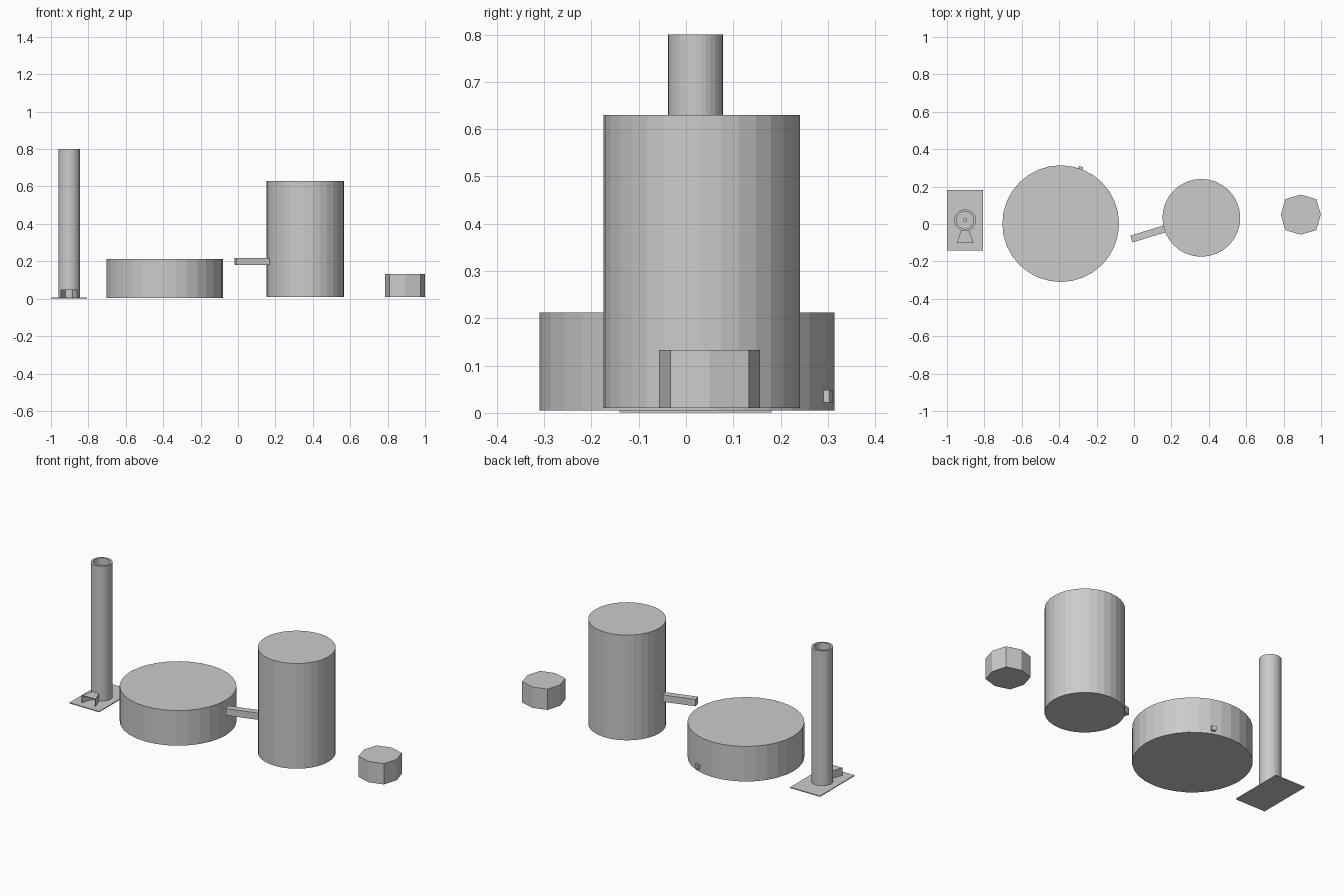
import bpy, bmesh, math
from mathutils import Matrix

if "Cube" in bpy.data.objects:
    bpy.data.objects.remove(bpy.data.objects["Cube"])


def make(name, bm):
    bmesh.ops.recalc_face_normals(bm, faces=bm.faces)
    me = bpy.data.meshes.new(name)
    bm.to_mesh(me)
    bm.free()
    ob = bpy.data.objects.new(name, me)
    bpy.context.collection.objects.link(ob)
    return ob


def cylinder(name, x, y, r, z0, z1, sides=32):
    bm = bmesh.new()
    bmesh.ops.create_cone(bm, cap_ends=True, segments=sides, radius1=r, radius2=r,
                          depth=z1 - z0, matrix=Matrix.Translation((x, y, (z0 + z1) / 2)))
    return make(name, bm)


def box(name, x, y, z, sx, sy, sz, turn=0.0):
    bm = bmesh.new()
    m = Matrix.Translation((x, y, z)) @ Matrix.Rotation(turn, 4, 'Z') @ Matrix.Diagonal((sx, sy, sz, 1))
    bmesh.ops.create_cube(bm, size=1, matrix=m)
    return make(name, bm)


def prism(name, pts, z0, z1):
    bm = bmesh.new()
    lo = [bm.verts.new((x, y, z0)) for x, y in pts]
    hi = [bm.verts.new((x, y, z1)) for x, y in pts]
    bm.faces.new(lo)
    bm.faces.new(hi)
    n = len(pts)
    for i in range(n):
        j = (i + 1) % n
        bm.faces.new((lo[i], lo[j], hi[j], hi[i]))
    return make(name, bm)


# chimney: ground plate and hollow stack turned from a profile
CX, CY = -0.903, 0.02
box("chimney_plate", CX, 0.02, 0.003, 0.194, 0.322, 0.005)
profile = [(0.058, 0.005), (0.058, 0.80), (0.046, 0.80), (0.046, 0.02)]
bm = bmesh.new()
n = 32
rings = [[bm.verts.new((CX + r * math.cos(2 * math.pi * i / n),
                        CY + r * math.sin(2 * math.pi * i / n), z)) for i in range(n)]
         for r, z in profile]
for a, b in zip(rings, rings[1:]):
    for i in range(n):
        j = (i + 1) % n
        bm.faces.new((a[i], a[j], b[j], b[i]))
bm.faces.new(rings[0])
bm.faces.new(rings[-1])
make("chimney_stack", bm)
cylinder("chimney_core", CX, CY, 0.011, 0.02, 0.78, 12)

# flared stoke hood at the chimney foot: two cheeks and a roof
for side, s in (("left", -1), ("right", 1)):
    prism("hood_cheek_" + side,
          [(CX + s * 0.045, -0.102), (CX + s * 0.041, -0.102),
           (CX + s * 0.018, -0.034), (CX + s * 0.022, -0.034)], 0.005, 0.05)
prism("hood_roof", [(CX - 0.045, -0.102), (CX + 0.045, -0.102),
                    (CX + 0.022, -0.034), (CX - 0.022, -0.034)], 0.046, 0.05)

# wide low tank with a small outlet on its back
cylinder("low_tank", -0.392, 0.002, 0.312, 0.005, 0.212)
box("tank_outlet", -0.287, 0.296, 0.035, 0.024, 0.024, 0.026, -0.35)

# tall tank with its spout
cylinder("tall_tank", 0.36, 0.033, 0.208, 0.01, 0.63)
box("tall_tank_spout", 0.079, -0.052, 0.199, 0.195, 0.038, 0.04, math.atan2(0.055, 0.18))

# eight-sided tub, slightly squared
pts = []
for i in range(8):
    r = 0.117 if i % 2 else 0.107
    a = i * math.pi / 4
    pts.append((0.892 + r * math.cos(a), 0.05 + r * math.sin(a)))
tub = prism("octagonal_block", pts, 0.01, 0.133)
